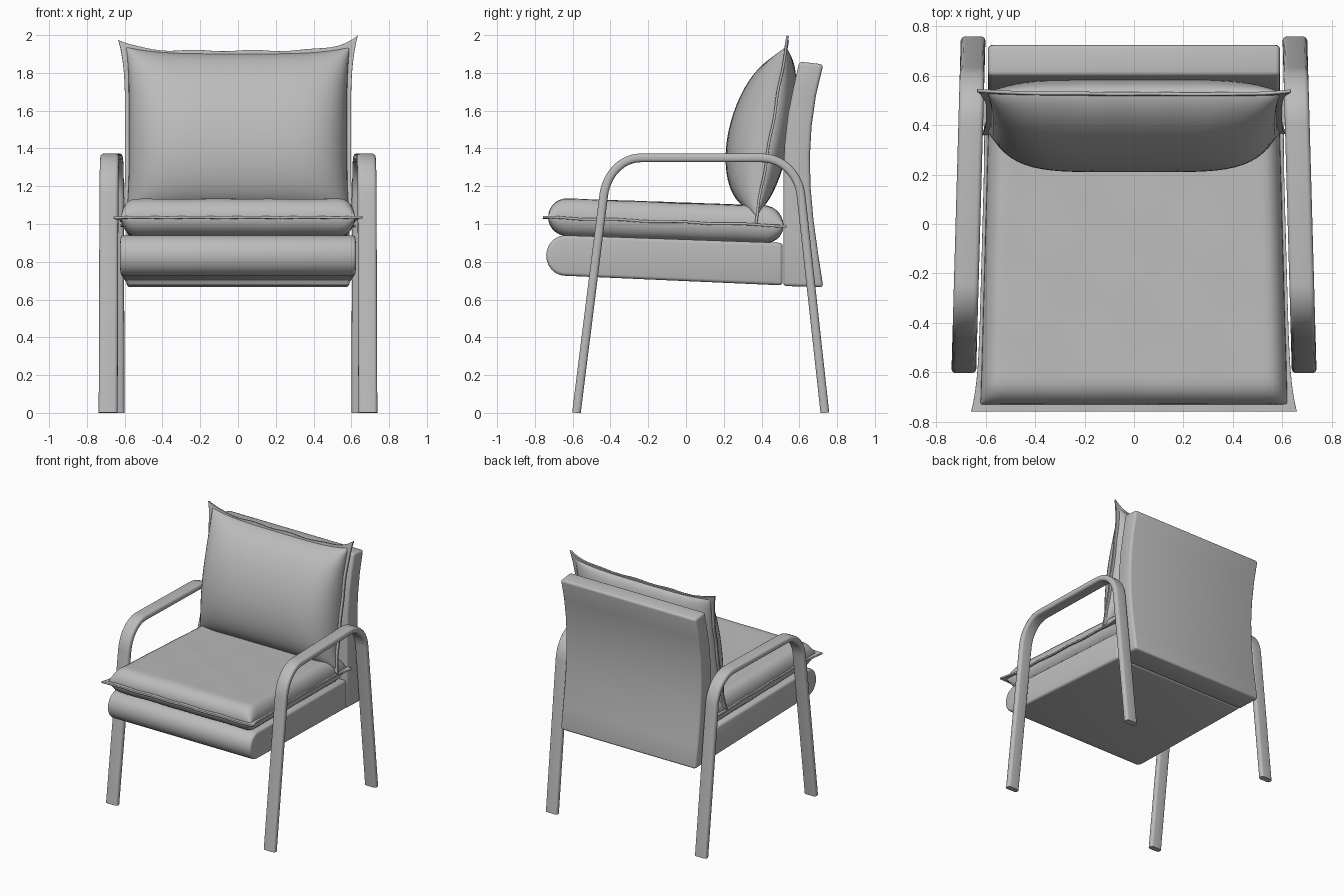
import bpy, bmesh, math

if "Cube" in bpy.data.objects:
    bpy.data.objects.remove(bpy.data.objects["Cube"])

grey = bpy.data.materials.new("grey_fabric")
grey.diffuse_color = (0.5, 0.5, 0.5, 1)
grey.use_nodes = True
grey.node_tree.nodes["Principled BSDF"].inputs["Base Color"].default_value = grey.diffuse_color


def finish(name, bm, angle=40):
    bmesh.ops.recalc_face_normals(bm, faces=bm.faces)
    mesh = bpy.data.meshes.new(name)
    bm.to_mesh(mesh)
    bm.free()
    mesh.materials.append(grey)
    obj = bpy.data.objects.new(name, mesh)
    bpy.context.collection.objects.link(obj)
    bpy.ops.object.select_all(action='DESELECT')
    obj.select_set(True)
    bpy.context.view_layer.objects.active = obj
    bpy.ops.object.shade_smooth_by_angle(angle=math.radians(angle))
    return obj


def seat_half_width(y):
    # the seat narrows towards the back
    return 0.625 - 0.035 * (y + 0.74) / 1.25


def slab(name, profile, half_width, bevel):
    """Extrude a (y, z) outline across x and round its sharp edges."""
    bm = bmesh.new()
    left = [bm.verts.new((-half_width(y), y, z)) for y, z in profile]
    right = [bm.verts.new((half_width(y), y, z)) for y, z in profile]
    n = len(profile)
    bm.faces.new(left)
    bm.faces.new(right[::-1])
    for i in range(n):
        j = (i + 1) % n
        bm.faces.new((left[i], right[i], right[j], left[j]))
    bmesh.ops.recalc_face_normals(bm, faces=bm.faces)
    sharp = [e for e in bm.edges if e.calc_face_angle(0) > math.radians(50)]
    bmesh.ops.bevel(bm, geom=sharp, offset=bevel, segments=3, profile=0.5,
                    affect='EDGES', clamp_overlap=True)
    finish(name, bm)


N = 36
STEPS = [math.sin(math.pi / 2 * (2 * i / N - 1)) for i in range(N + 1)]


def cushion(name, place, front, back):
    """Two bulging sheets that meet along a shared seam."""
    bm = bmesh.new()
    sheets = []
    for bulge, sign in ((front, 1), (back, -1)):
        grid = {}
        for i, u in enumerate(STEPS):
            for j, v in enumerate(STEPS):
                seam = i in (0, N) or j in (0, N)
                if seam and sheets:
                    grid[i, j] = sheets[0][i, j]
                else:
                    h = 0 if seam else sign * bulge(u, v)
                    grid[i, j] = bm.verts.new(place(u, v, h))
        sheets.append(grid)
        for i in range(N):
            for j in range(N):
                bm.faces.new((grid[i, j], grid[i + 1, j],
                              grid[i + 1, j + 1], grid[i, j + 1]))
    finish(name, bm, 60)


def flange(name, place, thickness):
    """Thin flat border around a cushion seam."""
    bm = bmesh.new()
    grid = {(i, j): bm.verts.new(place(u, v))
            for i, u in enumerate(STEPS) for j, v in enumerate(STEPS)}
    for i in range(N):
        for j in range(N):
            mid = max(abs(STEPS[i] + STEPS[i + 1]), abs(STEPS[j] + STEPS[j + 1])) / 2
            if mid > 0.88:
                bm.faces.new((grid[i, j], grid[i + 1, j],
                              grid[i + 1, j + 1], grid[i, j + 1]))
    bmesh.ops.delete(bm, geom=[v for v in bm.verts if not v.link_faces], context='VERTS')
    obj = finish(name, bm)
    mod = obj.modifiers.new("thickness", 'SOLIDIFY')
    mod.thickness = thickness
    mod.offset = 0


# Seat base with a rounded front
nose = [(-0.64 - 0.1 * math.sin(a), 0.833 + 0.107 * math.cos(a))
        for a in (math.pi * i / 12 for i in range(13))]
slab("seat_base", nose + [(0.512, 0.675), (0.512, 0.90)], seat_half_width, 0.018)

# Curved backrest panel
rear = [(0.727, 0.665), (0.70, 0.84), (0.675, 1.02), (0.659, 1.2), (0.656, 1.36),
        (0.665, 1.52), (0.688, 1.68), (0.727, 1.845)]
face = [(0.60, 1.86), (0.568, 1.72), (0.54, 1.58), (0.522, 1.42), (0.515, 1.25),
        (0.515, 0.95), (0.515, 0.672)]
slab("backrest_panel", rear + face, lambda y: 0.59, 0.018)


# Seat cushion and its border
def seat_z(y):
    return 1.035 - 0.035 * (y + 0.75)


def ramp(d, r):
    return math.sqrt(max(0, 1 - (1 - min(d / r, 1)) ** 2))


def seat_place(u, v, h):
    y = -0.107 + 0.623 * v
    return ((seat_half_width(y) - 0.004) * u, y, seat_z(y) + h)


def seat_bulge(height):
    def bulge(u, v):
        wave = 0.002 * math.sin(9 * u + 4 * v) * math.sin(7 * v - 3 * u)
        edge = ramp((1 - abs(u)) * 0.61, 0.075) * ramp((1 - abs(v)) * 0.62, 0.1)
        return edge * (height + wave)
    return bulge


def seat_border(u, v):
    y = -0.113 + 0.645 * v
    x = (seat_half_width(y) + 0.008 + 0.025 * abs(v) ** 6) * u
    return (x, y, seat_z(y) + 0.003 * math.sin(14 * u) * math.sin(12 * v))


cushion("seat_cushion", seat_place, seat_bulge(0.103), seat_bulge(0.094))
flange("seat_cushion_border", seat_border, 0.013)


# Leaning back pillow and its border
def lean(z):
    return 0.37 + 0.175 * (z - 1.02)


def pillow_place(u, v, h):
    z = 1.49 + (0.412 + 0.036 * u ** 4) * v
    x = (0.578 + 0.015 * v ** 4) * u
    return (x, lean(z) - h, z - 0.1 * h)


def pillow_bulge(depth):
    def bulge(u, v):
        pucker = 1 + 0.03 * math.sin(16 * u) * max(0, v) ** 4
        return depth * pucker * math.sqrt((1 - abs(u) ** 5) * (1 - v * v))
    return bulge


def pillow_border(u, v):
    z = 1.49 + (0.427 + 0.058 * abs(u) ** 6) * v
    z += 0.004 * math.sin(13 * u) * v
    if u > 0 and v > 0:
        z += 0.02 * (u * v) ** 4
    x = (0.598 + (0.036 if v > 0 else 0.015) * v ** 4) * u
    return (x, lean(z) + 0.003 * math.sin(11 * v) * u, z)


cushion("back_pillow", pillow_place, pillow_bulge(0.232), pillow_bulge(0.11))
flange("back_pillow_border", pillow_border, 0.013)


# Bent side frames: front leg, arm and back leg in one loop
def corner(p0, p1, p2, steps=12):
    pts = []
    for i in range(steps + 1):
        t = i / steps
        # rational curve gives a near circular bend
        w = (1 - t) ** 2, 2 * t * (1 - t) * 0.76, t * t
        pts.append(tuple((w[0] * a + w[1] * b + w[2] * c) / sum(w)
                         for a, b, c in zip(p0, p1, p2)))
    return pts


path = ([(-0.58, 0)] + corner((-0.436, 1.15), (-0.411, 1.35), (-0.24, 1.35))
        + corner((0.40, 1.35), (0.588, 1.35), (0.609, 1.15)) + [(0.735, 0)])

section = []
for cx, cy, start in ((1, 1, 0), (-1, 1, 90), (-1, -1, 180), (1, -1, 270)):
    for k in range(5):
        a = math.radians(start + 22.5 * k)
        section.append((cx * 0.032 + 0.018 * math.cos(a), cy * 0.005 + 0.018 * math.sin(a)))

for side, label in ((1, "right"), (-1, "left")):
    bm = bmesh.new()
    rings = []
    for i, (y, z) in enumerate(path):
        a, b = path[max(i - 1, 0)], path[min(i + 1, len(path) - 1)]
        dy, dz = b[0] - a[0], b[1] - a[1]
        length = math.hypot(dy, dz)
        ny, nz = -dz / length, dy / length
        ring = []
        for sx, sn in section:
            py, pz = y + ny * sn, max(0, z + nz * sn)
            px = 0.65 + 0.038 * (0.76 - py) / 1.36 + sx
            ring.append(bm.verts.new((side * px, py, pz)))
        rings.append(ring)
    m = len(section)
    for r0, r1 in zip(rings, rings[1:]):
        for k in range(m):
            bm.faces.new((r0[k], r0[(k + 1) % m], r1[(k + 1) % m], r1[k]))
    bm.faces.new(rings[0])
    bm.faces.new(rings[-1])
    finish(label + "_arm_frame", bm)
